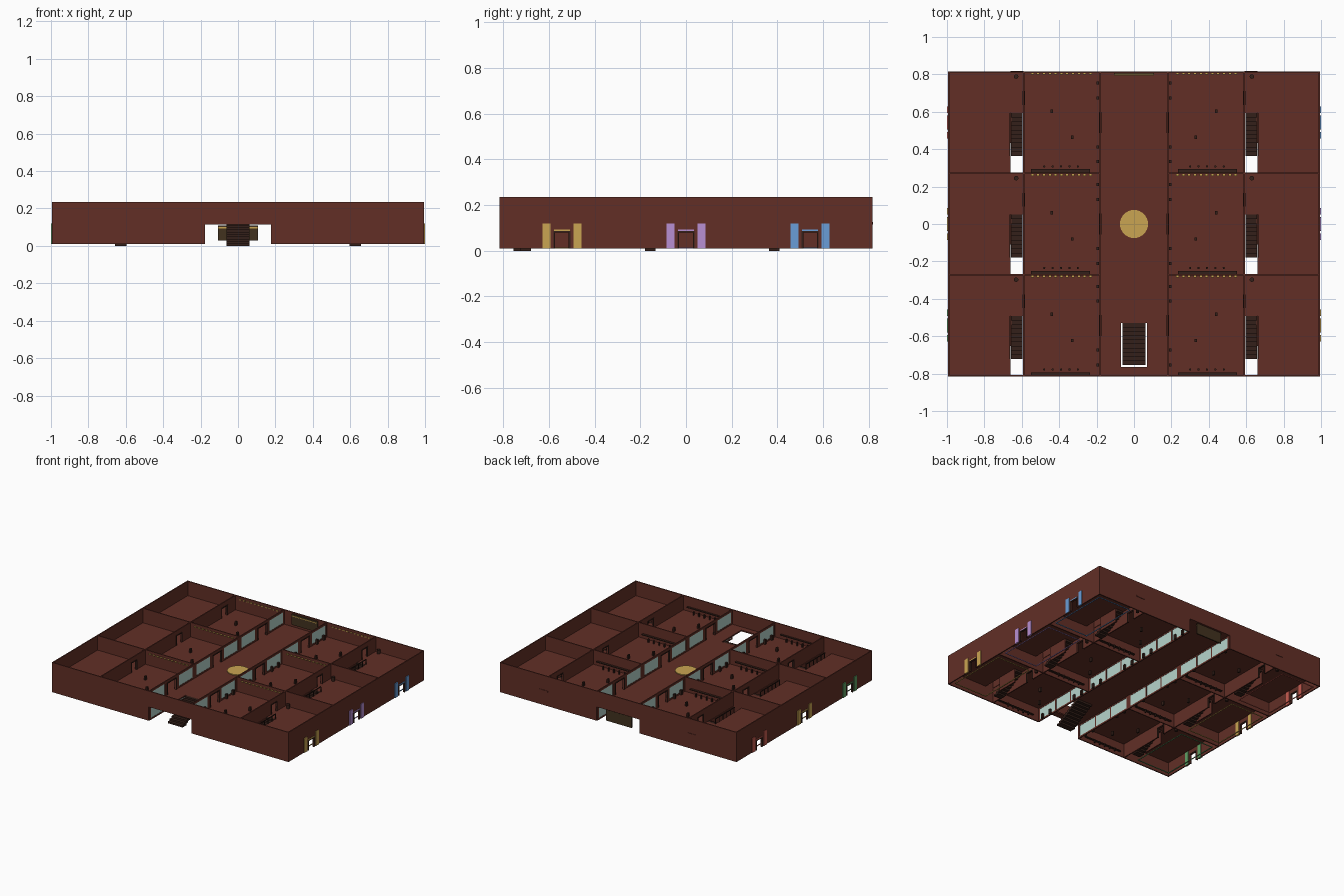
import bpy, bmesh, math
from mathutils import Matrix, Vector

cube = bpy.data.objects.get("Cube")
if cube:
    bpy.data.objects.remove(cube, do_unlink=True)


def srgb(r, g, b):
    return [((c / 255 + 0.055) / 1.055) ** 2.4 for c in (r, g, b)] + [1.0]


def material(name, *rgb):
    m = bpy.data.materials.new(name)
    m.use_nodes = True
    m.diffuse_color = srgb(*rgb)
    bsdf = m.node_tree.nodes["Principled BSDF"]
    bsdf.inputs["Base Color"].default_value = srgb(*rgb)
    bsdf.inputs["Roughness"].default_value = 0.9
    return m


BRICK = material("brick_red", 98, 47, 38)
WOOD = material("dark_wood", 52, 32, 25)
GOLD = material("gold", 202, 165, 82)
GLASS = material("pale_glass", 182, 212, 204)
BRONZE = material("bronze_panel", 66, 50, 31)
PURPLE = material("lilac", 184, 144, 212)
BLUE = material("sky_blue", 106, 158, 216)
RED = material("coral_red", 200, 92, 80)
GREEN = material("leaf_green", 96, 160, 100)

HX, HY = 0.995, 0.815          # outer half sizes
BASE, FLOOR, TOP = 0.01, 0.125, 0.235
T = 0.008                      # wall thickness
ROOMS = (-0.543, 0.0, 0.543)   # room centres along y
LEVELS = (BASE, FLOOR)


class Part:
    """Collects boxes and cylinders into one named object."""

    def __init__(self, name, mat):
        self.name, self.mat, self.bm = name, mat, bmesh.new()

    def box(self, x0, x1, y0, y1, z0, z1):
        mid = Vector((x0 + x1, y0 + y1, z0 + z1)) / 2
        size = Matrix.Diagonal((abs(x1 - x0), abs(y1 - y0), abs(z1 - z0), 1))
        bmesh.ops.create_cube(self.bm, size=1, matrix=Matrix.Translation(mid) @ size)

    def cylinder(self, x, y, z0, z1, r, sides=12):
        bmesh.ops.create_cone(self.bm, cap_ends=True, segments=sides, radius1=r, radius2=r,
                              depth=z1 - z0, matrix=Matrix.Translation((x, y, (z0 + z1) / 2)))

    def wall(self, axis, at, a, b, z0, z1, holes=()):
        """Wall along an axis, split around openings (start, end, low, high)."""
        def seg(p, q, lo, hi):
            if q - p > 1e-4 and hi - lo > 1e-4:
                if axis == "y":
                    self.box(at - T / 2, at + T / 2, p, q, lo, hi)
                else:
                    self.box(p, q, at - T / 2, at + T / 2, lo, hi)
        for p, q, lo, hi in sorted(holes):
            seg(a, p, z0, z1)
            seg(p, q, z0, lo)
            seg(p, q, hi, z1)
            a = q
        seg(a, b, z0, z1)

    def done(self):
        mesh = bpy.data.meshes.new(self.name)
        self.bm.to_mesh(mesh)
        self.bm.free()
        mesh.materials.append(self.mat)
        obj = bpy.data.objects.new(self.name, mesh)
        bpy.context.collection.objects.link(obj)
        return obj


# Outer walls with the two hall openings and the side doors
outer = Part("outer_walls", BRICK)
for y in (-HY + T / 2, HY - T / 2):
    outer.wall("x", y, -HX, HX, BASE, TOP, [(-0.18, 0.18, BASE, 0.115)])
for x in (-HX + T / 2, HX - T / 2):
    outer.wall("y", x, -HY, HY, BASE, TOP, [(c - 0.03, c + 0.03, BASE, 0.08) for c in ROOMS])
outer.done()

# Upper floor slab with stair holes
slab = Part("upper_floor", BRICK)
Z0 = 0.115
slab.box(-0.18, 0.18, -HY, -0.765, Z0, FLOOR)
slab.box(-0.18, 0.18, -0.53, HY, Z0, FLOOR)
for s in (-1, 1):
    slab.box(s * 0.18, s * 0.07, -0.765, -0.53, Z0, FLOOR)
    slab.box(s * 0.18, s * 0.59, -HY, HY, Z0, FLOOR)
    slab.box(s * 0.66, s * HX, -HY, HY, Z0, FLOOR)
    for c in ROOMS:
        slab.box(s * 0.59, s * 0.66, c + 0.05, c + 0.275, Z0, FLOOR)
slab.done()

# Inner walls and corridor glazing
inner = Part("inner_walls", BRICK)
glass = Part("corridor_windows", GLASS)
frames = Part("door_frames", WOOD)


def frame(x, c, half, z0, z1):
    for s in (-1, 1):
        frames.box(x - 0.007, x + 0.007, c + s * half, c + s * (half + 0.007), z0, z1)
    frames.box(x - 0.007, x + 0.007, c - half - 0.007, c + half + 0.007, z1, z1 + 0.006)


for s in (-1, 1):
    for y in (-0.272, 0.272):
        inner.wall("x", y, min(s * 0.18, s * 0.99), max(s * 0.18, s * 0.99), BASE, TOP)
    for z in LEVELS:
        top = z + 0.11
        holes, doors = [], []
        for c in ROOMS:
            for a, b in ((-0.25, -0.085), (-0.075, 0.075), (0.085, 0.25)):
                if a < -0.05 < b < 0.1 and z == FLOOR:
                    holes.append((c - 0.05, c + 0.05, z, z + 0.085))
                    frame(s * 0.18, c, 0.05, z, z + 0.085)
                    continue
                holes.append((c + a, c + b, z + 0.012, z + 0.095))
                glass.box(s * 0.18 - 0.002, s * 0.18 + 0.002, c + a, c + b, z + 0.012, z + 0.095)
            doors.append((c + 0.1, c + 0.16, z, z + 0.07))
            frame(s * 0.59, c + 0.13, 0.03, z, z + 0.07)
        inner.wall("y", s * 0.18, -0.81, 0.81, z, top, holes)
        inner.wall("y", s * 0.59, -0.81, 0.81, z, top, doors)
    for c in ROOMS:
        inner.wall("y", s * 0.66, c - 0.11, c + 0.05, BASE, Z0)
        frame(s * (HX - 0.002), c, 0.03, BASE, 0.08)
for part in (inner, glass, frames):
    part.done()

# Staircases: stepped flights climbing toward the back
stairs = Part("staircases", WOOD)


def flight(x0, x1, y0, y1, steps=10):
    dy, dz = (y1 - y0) / steps, FLOOR / steps
    for i in range(steps):
        stairs.box(x0, x1, y0 + i * dy, y0 + (i + 1) * dy, max(0, (i - 1) * dz), (i + 1) * dz)


flight(-0.062, 0.062, -0.755, -0.53)
for s in (-1, 1):
    for c in ROOMS:
        flight(s * 0.595, s * 0.657, c - 0.18, c + 0.05)
stairs.done()

# Railings beside the room stairs
rails = Part("stair_railings", WOOD)
for s in (-1, 1):
    for c in ROOMS:
        rails.box(s * 0.66, s * 0.665, c - 0.18, c + 0.05, FLOOR + 0.036, FLOOR + 0.042)
        for i in range(6):
            y = c - 0.178 + i * 0.045
            rails.box(s * 0.66, s * 0.665, y, y + 0.004, FLOOR, FLOOR + 0.036)
rails.done()

# Side entrances and floor borders in each room's colour
themes = {1: (GOLD, PURPLE, BLUE), -1: (GREEN, GOLD, RED)}
for s, mats in themes.items():
    side = "left" if s > 0 else "right"
    for c, mat, row in zip(ROOMS, mats, ("front", "middle", "back")):
        p = Part(f"{side}_{row}_entrance", mat)
        for k in (-1, 1):
            p.box(s * 0.985, s, c + k * 0.05, c + k * 0.085, BASE, 0.12)
        p.box(s * 0.99, s, c - 0.035, c + 0.035, 0.086, 0.092)
        p.done()
        b = Part(f"{side}_{row}_floor_border", mat)
        for x in (0.685, 0.96):
            b.box(s * x, s * (x + 0.005), c - 0.235, c + 0.235, BASE, BASE + 0.005)
        for y in (-0.235, 0.23):
            b.box(s * 0.685, s * 0.965, c + y, c + y + 0.005, BASE, BASE + 0.005)
        b.done()

# Room fittings on both storeys
lights = Part("wall_light_strips", GOLD)
fittings = Part("room_fittings", WOOD)
for s in (-1, 1):
    for z in LEVELS:
        for c in ROOMS:
            for i in range(11):
                x = 0.225 + i * 0.031
                lights.box(s * x, s * (x + 0.016), c + 0.257, c + 0.267, z + 0.085, z + 0.091)
            fittings.box(s * 0.235, s * 0.55, c - 0.267, c - 0.25, z + 0.03, z + 0.036)
            for i in range(5):
                fittings.cylinder(s * (0.3 + i * 0.045), c - 0.235, z, z + 0.025, 0.006, 8)
            for x, y in ((0.44, 0.06), (0.33, -0.08)):
                fittings.box(s * (x - 0.006), s * (x + 0.006), c + y - 0.009, c + y + 0.009, z, z + 0.03)
            for y in (-0.21, -0.13, 0.13, 0.21):
                fittings.box(s * 0.186, s * 0.201, c + y - 0.008, c + y + 0.008, z, z + 0.035)
            fittings.cylinder(s * 0.63, c + 0.245, z, z + 0.03, 0.012)
lights.done()
fittings.done()

# Hall centrepiece and back panels
disc = Part("floor_medallion", GOLD)
disc.cylinder(0, 0, FLOOR, FLOOR + 0.006, 0.075, 32)
disc.done()
panel, strip = Part("hall_back_panels", BRONZE), Part("hall_panel_strips", GOLD)
for z in LEVELS:
    panel.box(-0.108, 0.108, 0.798, 0.807, z + 0.018, z + 0.1)
    strip.box(-0.108, 0.108, 0.794, 0.802, z + 0.084, z + 0.09)
panel.done()
strip.done()
